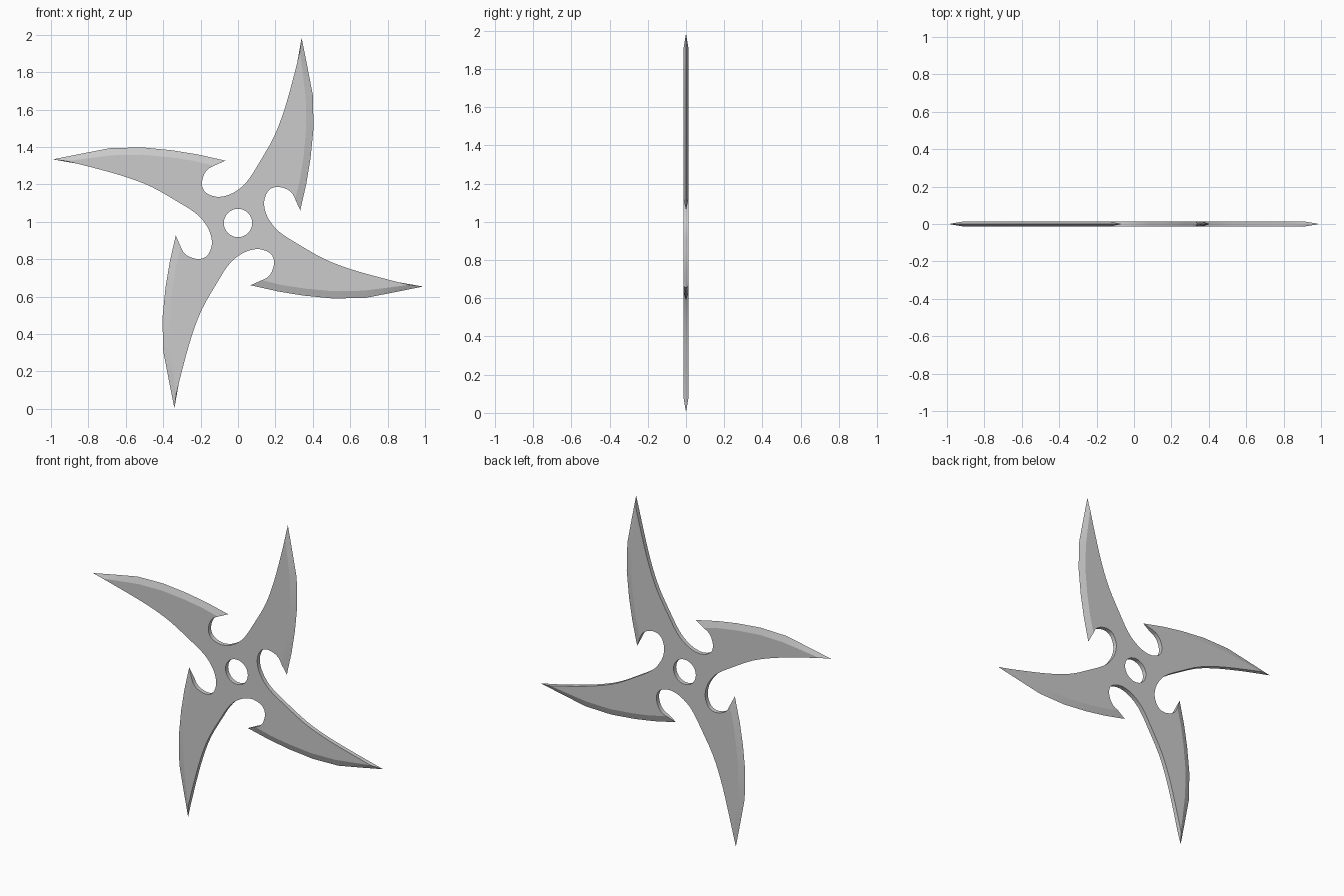
import bpy, bmesh, math
from mathutils import Vector

if "Cube" in bpy.data.objects:
    bpy.data.objects.remove(bpy.data.objects["Cube"])

T = 0.013      # half thickness
CZ = 0.994     # hub centre height

# sharp cutting edge of the upper blade (tip to hook) and the matching edge of the flat face
sharp = [(.34, .99), (.37, .84), (.40, .684), (.404, .51), (.388, .348), (.366, .214), (.333, .067)]
flat = [(.331, .915), (.346, .80), (.362, .67), (.365, .51), (.351, .36), (.332, .235), (.306, .128)]
# rounded bay under the hook, running into the inner edge of the next blade
bay = [(.306, .128), (.29, .158), (.258, .182), (.205, .193), (.162, .172), (.14, .115), (.15, .05),
       (.187, -.013), (.237, -.06), (.32, -.112), (.46, -.192), (.6, -.246), (.75, -.289), (.915, -.331)]


def smooth(pts, n=3):
    """Catmull-Rom points strictly between the first and last point."""
    v = [Vector(p) for p in pts]
    v = [v[0] * 2 - v[1]] + v + [v[-1] * 2 - v[-2]]
    out = []
    for a, b, c, d in zip(v, v[1:], v[2:], v[3:]):
        for k in range(n):
            t = k / n
            out.append(0.5 * (2 * b + (c - a) * t + (2 * a - 5 * b + 4 * c - d) * t * t
                              + (3 * b - a - 3 * c + d) * t ** 3))
    return [tuple(p) for p in out[1:]]


def four_fold(pts):
    out = []
    for _ in range(4):
        out += pts
        pts = [(z, -x) for x, z in pts]
    return out


edge = smooth(bay)
mid_outline = four_fold(sharp + edge)
flat_outline = four_fold(flat + edge)
hole = [(.076 * math.cos(i * math.tau / 32), .076 * math.sin(i * math.tau / 32)) for i in range(32)]

bm = bmesh.new()


def ring(pts, y):
    return [bm.verts.new((x, y, z + CZ)) for x, z in pts]


def bridge(a, b):
    for i in range(len(a)):
        j = (i + 1) % len(a)
        bm.faces.new((a[i], a[j], b[j], b[i]))


# outer walls with bevelled blades, and the hub hole
front, middle, back = ring(flat_outline, -T), ring(mid_outline, 0), ring(flat_outline, T)
hole_front, hole_back = ring(hole, -T), ring(hole, T)
bridge(front, middle)
bridge(middle, back)
bridge(hole_front, hole_back)

# flat front and back faces around the hole
for outer, inner in ((front, hole_front), (back, hole_back)):
    edges = [bm.edges.get((l[i - 1], l[i])) for l in (outer, inner) for i in range(len(l))]
    bmesh.ops.triangle_fill(bm, edges=edges, use_beauty=True, use_dissolve=False, normal=(0, 1, 0))
bmesh.ops.recalc_face_normals(bm, faces=bm.faces)

mesh = bpy.data.meshes.new("throwing_star")
bm.to_mesh(mesh)
bm.free()
star = bpy.data.objects.new("throwing_star", mesh)
bpy.context.collection.objects.link(star)
bpy.context.view_layer.objects.active = star
star.select_set(True)
bpy.ops.object.shade_smooth_by_angle(angle=math.radians(14))
